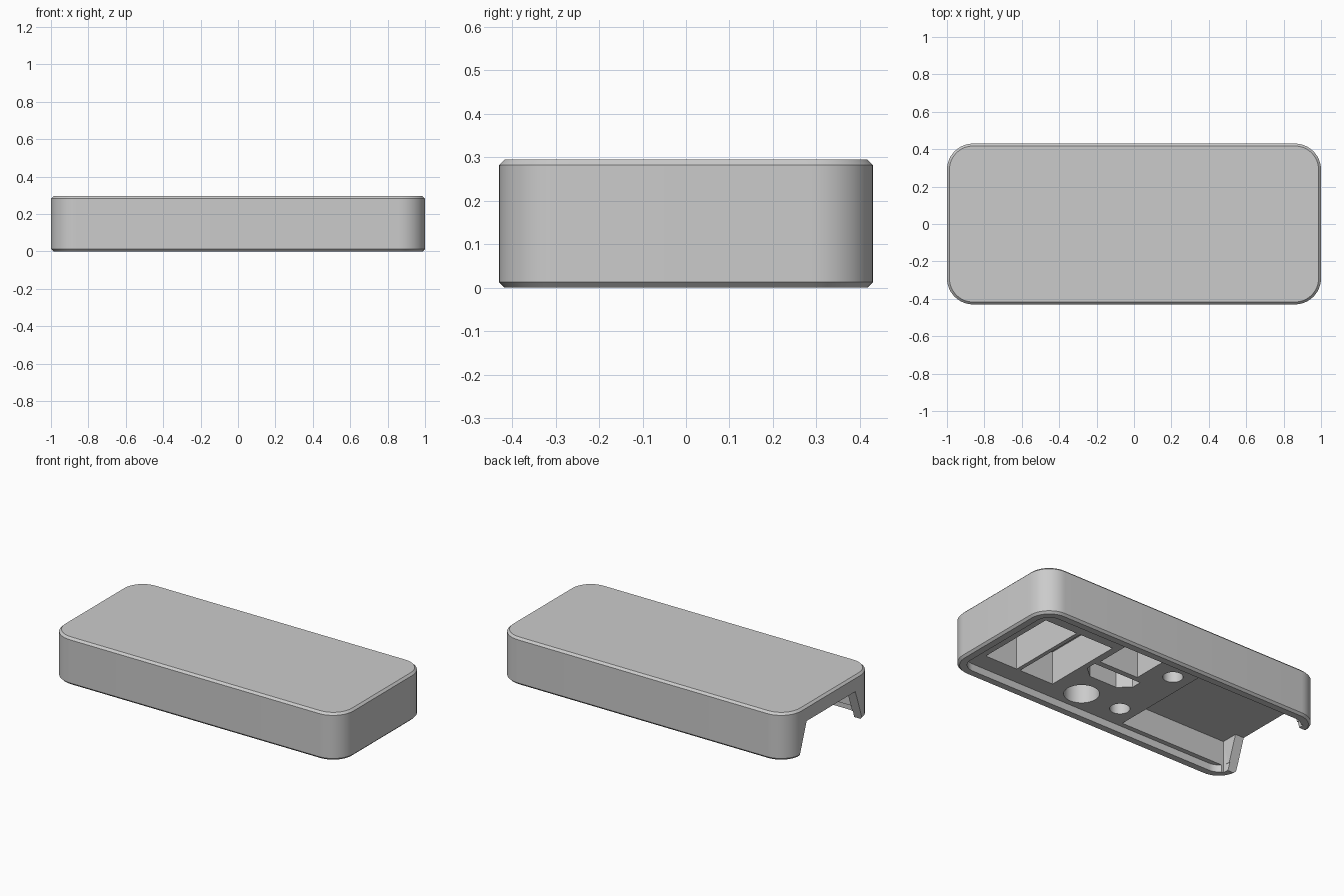
import bpy, bmesh
from math import sin, cos, pi, radians

cube = bpy.data.objects.get("Cube")
if cube:
    bpy.data.objects.remove(cube, do_unlink=True)

HX, HY, TOP = 1.0, 0.43, 0.295      # half length, half width, height
CORNER, CHAMFER = 0.14, 0.013
PLATE, CEILING = 0.045, 0.25        # underside plate and socket depths

grey = bpy.data.materials.new("light_grey")
grey.use_nodes = True
colour = (0.6, 0.6, 0.6, 1)
grey.diffuse_color = colour
grey.node_tree.nodes["Principled BSDF"].inputs["Base Color"].default_value = colour


def rounded_rect(inset, segments=12):
    r = CORNER - inset
    pts = []
    for i, (sx, sy) in enumerate([(1, 1), (-1, 1), (-1, -1), (1, -1)]):
        for k in range(segments + 1):
            a = (i + k / segments) * pi / 2
            pts.append((sx * (HX - CORNER) + r * cos(a), sy * (HY - CORNER) + r * sin(a)))
    return pts


def box(x0, x1, y0, y1):
    return [(x0, y0), (x1, y0), (x1, y1), (x0, y1)]


def circle(cx, cy, r, n=32):
    return [(cx + r * cos(2 * pi * i / n), cy + r * sin(2 * pi * i / n)) for i in range(n)]


def loft(name, layers, along_x=False):
    """Closed solid through (outline, height) layers."""
    bm = bmesh.new()
    rings = []
    for pts, h in layers:
        rings.append([bm.verts.new((h, a, b) if along_x else (a, b, h)) for a, b in pts])
    n = len(rings[0])
    for low, high in zip(rings, rings[1:]):
        for i in range(n):
            j = (i + 1) % n
            bm.faces.new((low[i], low[j], high[j], high[i]))
    bm.faces.new(rings[0][::-1])
    bm.faces.new(rings[-1])
    bmesh.ops.recalc_face_normals(bm, faces=bm.faces)
    mesh = bpy.data.meshes.new(name)
    bm.to_mesh(mesh)
    bm.free()
    mesh.materials.append(grey)
    ob = bpy.data.objects.new(name, mesh)
    bpy.context.collection.objects.link(ob)
    return ob


# Chamfered outer shell
housing = loft("housing", [(rounded_rect(CHAMFER), 0), (rounded_rect(0), CHAMFER),
                           (rounded_rect(0), TOP - CHAMFER), (rounded_rect(CHAMFER), TOP)])

cutters = []


def cut(name, pts, top, bottom=-0.1):
    cutters.append(loft(name, [(pts, bottom), (pts, top)]))


# Recessed underside inside the rim
cut("rim_cutter", rounded_rect(0.055), PLATE)

# Cable bay and its tapered end opening
cut("cable_bay_cutter", box(-0.94, -0.205, -0.345, 0.345), 0.2, 0)
opening = [(-0.345, -0.1), (0.345, -0.1), (0.24, 0.2), (-0.24, 0.2)]
cutters.append(loft("opening_cutter", [(opening, -1.1), (opening, -0.9)], along_x=True))

# Large and small rectangular sockets
for x0, x1 in [(0.635, 0.86), (0.375, 0.61)]:
    cut("long_socket_cutter", box(x0, x1, -0.26, 0.26), CEILING, 0)
cut("short_socket_cutter", box(0.06, 0.33, 0.1, 0.32), CEILING, 0)

# Power inlet with two clipped corners
cut("inlet_cutter", [(0.34, 0.065), (0.01, 0.065), (0.01, 0), (0.08, -0.06),
                     (0.27, -0.06), (0.34, 0)], CEILING, 0)

# Round holes
for x, y, r in [(0.18, -0.24, 0.1), (-0.09, -0.23, 0.057), (-0.09, 0.23, 0.057)]:
    cut("round_hole_cutter", circle(x, y, r), CEILING, 0)

for c in cutters:
    c.hide_render = True
    mod = housing.modifiers.new(c.name, 'BOOLEAN')
    mod.operation = 'DIFFERENCE'
    mod.solver = 'EXACT'
    mod.object = c

# Bake the cuts and drop the helpers
graph = bpy.context.evaluated_depsgraph_get()
baked = bpy.data.meshes.new_from_object(housing.evaluated_get(graph))
housing.modifiers.clear()
housing.data = baked
for c in cutters:
    bpy.data.objects.remove(c, do_unlink=True)

bpy.ops.object.select_all(action='DESELECT')
housing.select_set(True)
bpy.context.view_layer.objects.active = housing
bpy.ops.object.shade_smooth_by_angle(angle=radians(30))
